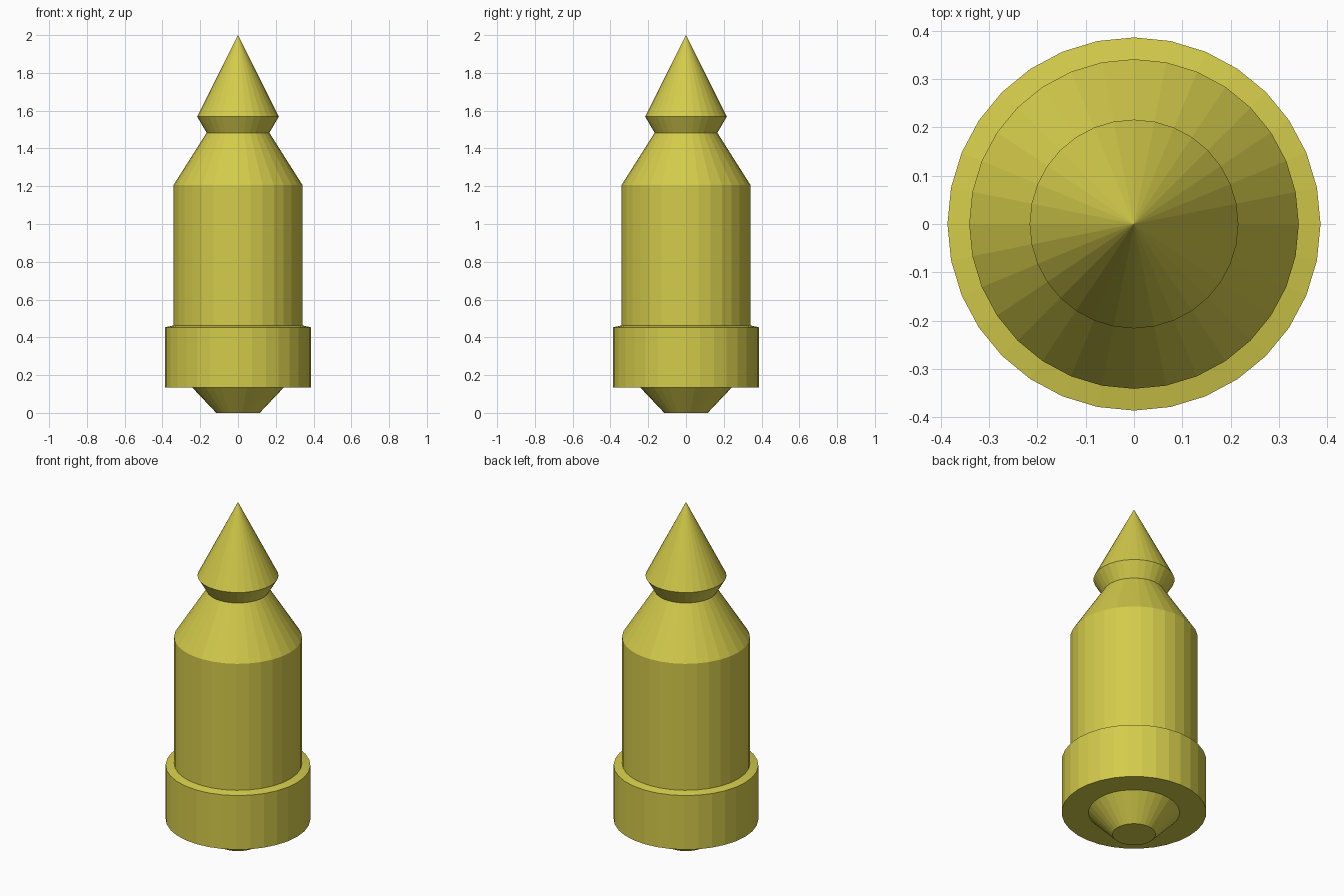
import bpy, bmesh
from math import cos, sin, tau

if "Cube" in bpy.data.objects:
    bpy.data.objects.remove(bpy.data.objects["Cube"])

SIDES = 32

# Outline as (radius, height), from the bottom cap to the tip
profile = [
    (0.115, 0.0),    # flat foot
    (0.243, 0.135),  # foot taper meets collar underside
    (0.386, 0.135),  # collar bottom rim
    (0.386, 0.453),  # collar top rim
    (0.341, 0.463),  # slightly sloped ledge
    (0.341, 1.207),  # straight body
    (0.166, 1.483),  # shoulder up to neck
    (0.216, 1.568),  # flare under the point
]
TIP = 2.0

bm = bmesh.new()
rings = [[bm.verts.new((r * cos(tau * i / SIDES), r * sin(tau * i / SIDES), z))
          for i in range(SIDES)] for r, z in profile]

# Foot cap, walls, pointed tip
bm.faces.new(rings[0][::-1])
for low, high in zip(rings, rings[1:]):
    for i in range(SIDES):
        j = (i + 1) % SIDES
        bm.faces.new((low[i], low[j], high[j], high[i]))
tip = bm.verts.new((0, 0, TIP))
for i in range(SIDES):
    bm.faces.new((rings[-1][i], rings[-1][(i + 1) % SIDES], tip))

mesh = bpy.data.meshes.new("pointed_spindle")
bm.to_mesh(mesh)
bm.free()

yellow = bpy.data.materials.new("yellow")
yellow.diffuse_color = (0.66, 0.60, 0.07, 1)
yellow.use_nodes = True
yellow.node_tree.nodes["Principled BSDF"].inputs["Base Color"].default_value = yellow.diffuse_color
mesh.materials.append(yellow)
bpy.context.collection.objects.link(bpy.data.objects.new("pointed_spindle", mesh))
